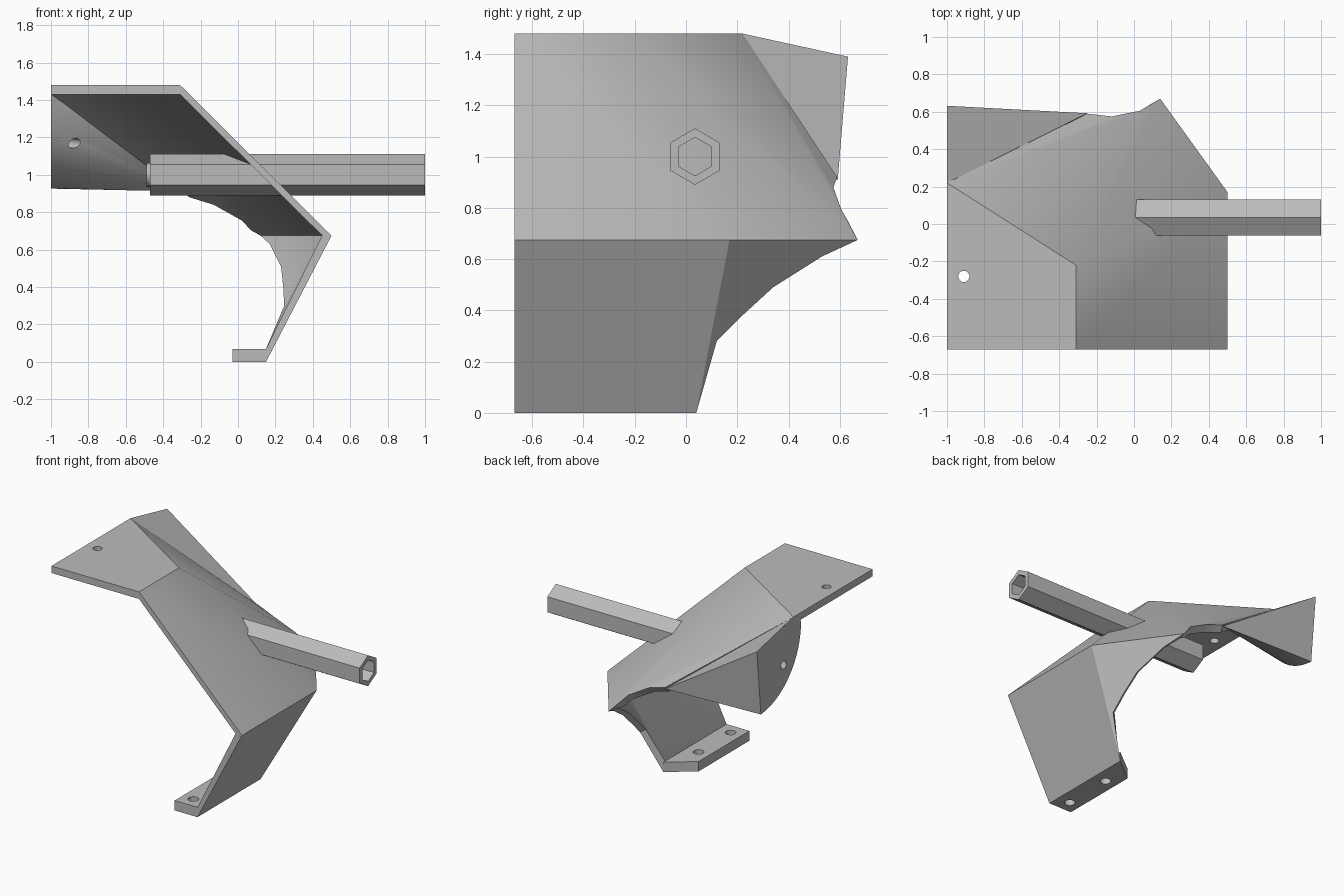
import bpy, bmesh, math
from mathutils import Vector

cube = bpy.data.objects.get("Cube")
if cube:
    bpy.data.objects.remove(cube, do_unlink=True)

grey = bpy.data.materials.new("plain_grey")
grey.use_nodes = True
grey.diffuse_color = (0.5, 0.5, 0.5, 1)
grey.node_tree.nodes["Principled BSDF"].inputs["Base Color"].default_value = (0.5, 0.5, 0.5, 1)


def make(name, bm):
    bmesh.ops.recalc_face_normals(bm, faces=bm.faces[:])
    mesh = bpy.data.meshes.new(name)
    bm.to_mesh(mesh)
    bm.free()
    mesh.materials.append(grey)
    ob = bpy.data.objects.new(name, mesh)
    bpy.context.collection.objects.link(ob)
    return ob


def activate(ob):
    bpy.ops.object.select_all(action='DESELECT')
    ob.select_set(True)
    bpy.context.view_layer.objects.active = ob


def smooth(ob):
    activate(ob)
    bpy.ops.object.shade_smooth_by_angle(angle=math.radians(30))


def drill(ob, start, end, radius):
    """Cut a round hole from start to end."""
    a, b = Vector(start), Vector(end)
    bm = bmesh.new()
    bmesh.ops.create_cone(bm, cap_ends=True, segments=24, radius1=radius,
                          radius2=radius, depth=(b - a).length)
    cutter = make("hole_cutter", bm)
    cutter.hide_render = True
    cutter.location = (a + b) / 2
    cutter.rotation_euler = (b - a).to_track_quat('Z', 'Y').to_euler()
    bpy.context.view_layer.update()
    mod = ob.modifiers.new("hole", 'BOOLEAN')
    mod.operation = 'DIFFERENCE'
    mod.solver = 'EXACT'
    mod.object = cutter
    activate(ob)
    bpy.ops.object.modifier_apply(modifier=mod.name)
    bpy.data.objects.remove(cutter, do_unlink=True)


def ring_tube(name, x0, x1, outer, inner, sides, y, z):
    """Hollow tube along x with a vertex pointing up."""
    bm = bmesh.new()
    loops = []
    for x, r in ((x0, outer), (x1, outer), (x1, inner), (x0, inner)):
        loops.append([bm.verts.new((x, y + r * math.sin(math.tau * i / sides),
                                    z + r * math.cos(math.tau * i / sides)))
                      for i in range(sides)])
    for k in range(4):
        a, b = loops[k], loops[(k + 1) % 4]
        for i in range(sides):
            j = (i + 1) % sides
            bm.faces.new((a[i], a[j], b[j], b[i]))
    return make(name, bm)


# Bent sheet: each named corner has an outer point and an offset to the inside
FACET, SIDE = (-0.01, -0.03, -0.04), (-0.03, -0.02, 0.02)
corners = {
    "end": ((-1, -0.67, 1.48), (0, 0, -0.05)),
    "bend": ((-0.31, -0.67, 1.48), (0, 0, -0.05)),
    "knee": ((0.5, -0.67, 0.675), (-0.05, 0, 0)),
    "toe": ((0.15, -0.67, 0), (0, 0, 0.07)),
    "A": ((-0.31, -0.22, 1.48), (0, -0.03, -0.05)),
    "B": ((-1, 0.22, 1.48), (0, -0.07, -0.05)),
    "D": ((-0.25, 0.59, 0.92), FACET),
    "S1": ((-0.12, 0.575, 0.88), FACET),
    "E": ((0.03, 0.605, 0.796), FACET),
    "S2": ((0.08, 0.635, 0.743), FACET),
    "F": ((0.14, 0.67, 0.675), (-0.02, -0.06, 0)),
    "G": ((0.5, 0.17, 0.675), (-0.05, -0.03, 0)),
    "L1": ((0.2, 0.53, 0.61), SIDE),
    "L2": ((0.26, 0.34, 0.49), SIDE),
    "L3": ((0.272, 0.22, 0.38), SIDE),
    "L4": ((0.277, 0.12, 0.28), SIDE),
    "H": ((0.15, 0.04, 0), (0, -0.02, 0.07)),
}
panels = ["end bend A B", "bend knee G A", "knee toe H G",
          "A E S1 D B", "A G F S2 E", "G H L4 L3 L2 L1 F"]
bm = bmesh.new()
outer = {k: bm.verts.new(p) for k, (p, o) in corners.items()}
inner = {k: bm.verts.new(Vector(p) + Vector(o)) for k, (p, o) in corners.items()}
count = {}
for panel in panels:
    names = panel.split()
    bm.faces.new([outer[n] for n in names])
    bm.faces.new([inner[n] for n in reversed(names)])
    for a, b in zip(names, names[1:] + names[:1]):
        count.setdefault(frozenset((a, b)), []).append((a, b))
for uses in count.values():
    if len(uses) == 1:
        a, b = uses[0]
        bm.faces.new((outer[b], outer[a], inner[a], inner[b]))
bracket = make("bent_bracket", bm)
drill(bracket, (-0.91, -0.28, 1.3), (-0.91, -0.28, 1.6), 0.03)
smooth(bracket)

# Solid wedge under the rear corner, a cone running to a point
bm = bmesh.new()
for p in ((-1, 0.22, 1.48), (-1, 0.14, 1.43), (-1, 0.632, 1.39), (-0.25, 0.592, 0.91)):
    bm.verts.new(p)
STEPS = 20
for i in range(STEPS + 1):
    a = math.radians(180 + 86 * i / STEPS)
    bm.verts.new((-1, 0.62 + 0.485 * math.cos(a), 1.41 + 0.485 * math.sin(a)))
hull = bmesh.ops.convex_hull(bm, input=bm.verts[:])
loose = [v for v in bm.verts if not v.link_faces]
bmesh.ops.delete(bm, geom=loose, context='VERTS')
bmesh.ops.dissolve_limit(bm, angle_limit=0.01, verts=bm.verts[:], edges=bm.edges[:])
wedge = make("rear_wedge", bm)
drill(wedge, (-1.1, 0.398, 1.189), (-0.78, 0.18, 1.16), 0.027)
smooth(wedge)

# Foot plate with a slanted rear end and two screw holes
bm = bmesh.new()
base = bm.faces.new([bm.verts.new(p) for p in
                     ((-0.03, -0.67, 0), (0.15, -0.67, 0), (0.15, 0.04, 0), (-0.03, -0.1, 0))])
ext = bmesh.ops.extrude_face_region(bm, geom=[base])
bmesh.ops.translate(bm, vec=(0, 0, 0.07),
                    verts=[v for v in ext["geom"] if isinstance(v, bmesh.types.BMVert)])
foot = make("foot_plate", bm)
for y in (-0.58, -0.22):
    drill(foot, (0.055, y, -0.1), (0.055, y, 0.2), 0.035)
smooth(foot)

# Hexagonal tube and the round sleeve in its inner end
ring_tube("hex_tube", -0.47, 1, 0.11, 0.075, 6, 0.035, 1.0)
smooth(ring_tube("round_sleeve", -0.49, -0.35, 0.064, 0.056, 24, 0.035, 1.0))
